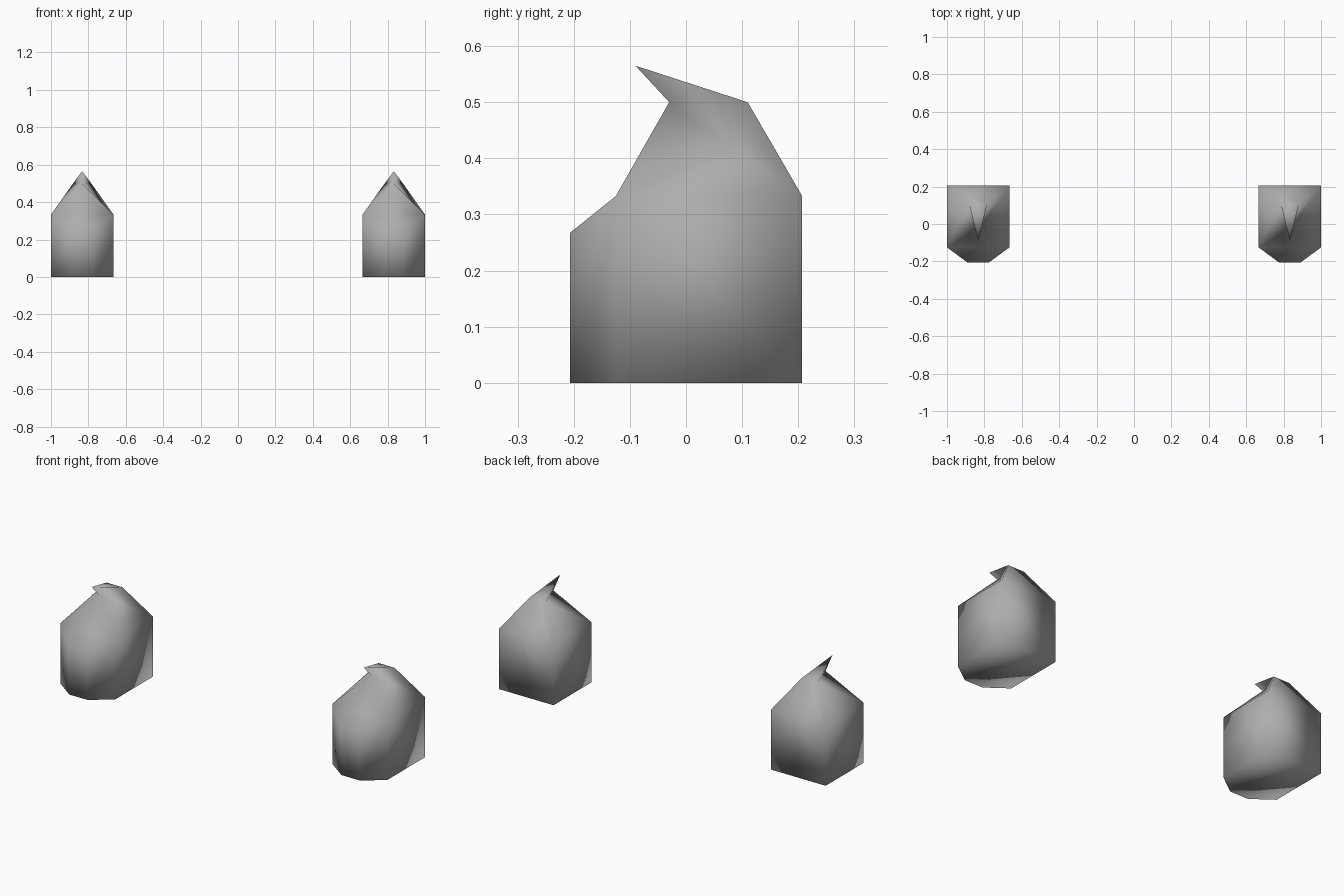
import bpy, bmesh
from mathutils import Vector

if "Cube" in bpy.data.objects:
    bpy.data.objects.remove(bpy.data.objects["Cube"])

HALF = 0.167             # half width of the square block
BACK, FRONT = 0.207, -0.125
BLOCK_H = 0.333


def face_towards(bm, direction):
    return max(bm.faces, key=lambda f: f.calc_center_median().dot(Vector(direction)))


def extrude(bm, face):
    return bmesh.ops.extrude_discrete_faces(bm, faces=[face])["faces"][0]


bm = bmesh.new()

# Square block
bmesh.ops.create_cube(bm, size=1)
for v in bm.verts:
    v.co = (HALF * (1 if v.co.x > 0 else -1),
            BACK if v.co.y > 0 else FRONT,
            BLOCK_H if v.co.z > 0 else 0)

# Tapered front bulge
bulge = extrude(bm, face_towards(bm, (0, -1, 0)))
for v in bulge.verts:
    v.co = (v.co.x / 3, -0.207, 0.267 if v.co.z > 0.1 else 0)

# Roof narrowing to a small triangle
roof = extrude(bm, face_towards(bm, (0, 0, 1)))
for v in roof.verts:
    if v.co.y > 0:
        v.co = (0.049 if v.co.x > 0 else -0.049, 0.11, 0.5)
    else:
        v.co = (0, -0.03, 0.5)
bmesh.ops.remove_doubles(bm, verts=bm.verts[:], dist=0.0005)

# Spike leaning forward from the triangle
tip = bmesh.ops.poke(bm, faces=[face_towards(bm, (0, 0, 1))])["verts"][0]
tip.co = (0, -0.09, 0.565)

bmesh.ops.recalc_face_normals(bm, faces=bm.faces[:])
for f in bm.faces:
    f.smooth = True
mesh = bpy.data.meshes.new("spiked_block")
bm.to_mesh(mesh)
bm.free()

# Dark grey surface
grey = bpy.data.materials.new("dark_grey")
grey.diffuse_color = (0.42, 0.42, 0.42, 1)
grey.use_nodes = True
grey.node_tree.nodes["Principled BSDF"].inputs["Base Color"].default_value = grey.diffuse_color
mesh.materials.append(grey)

# Matching pair, left and right
for name, x in (("left_block", -0.833), ("right_block", 0.833)):
    ob = bpy.data.objects.new(name, mesh)
    ob.location.x = x
    bpy.context.collection.objects.link(ob)
